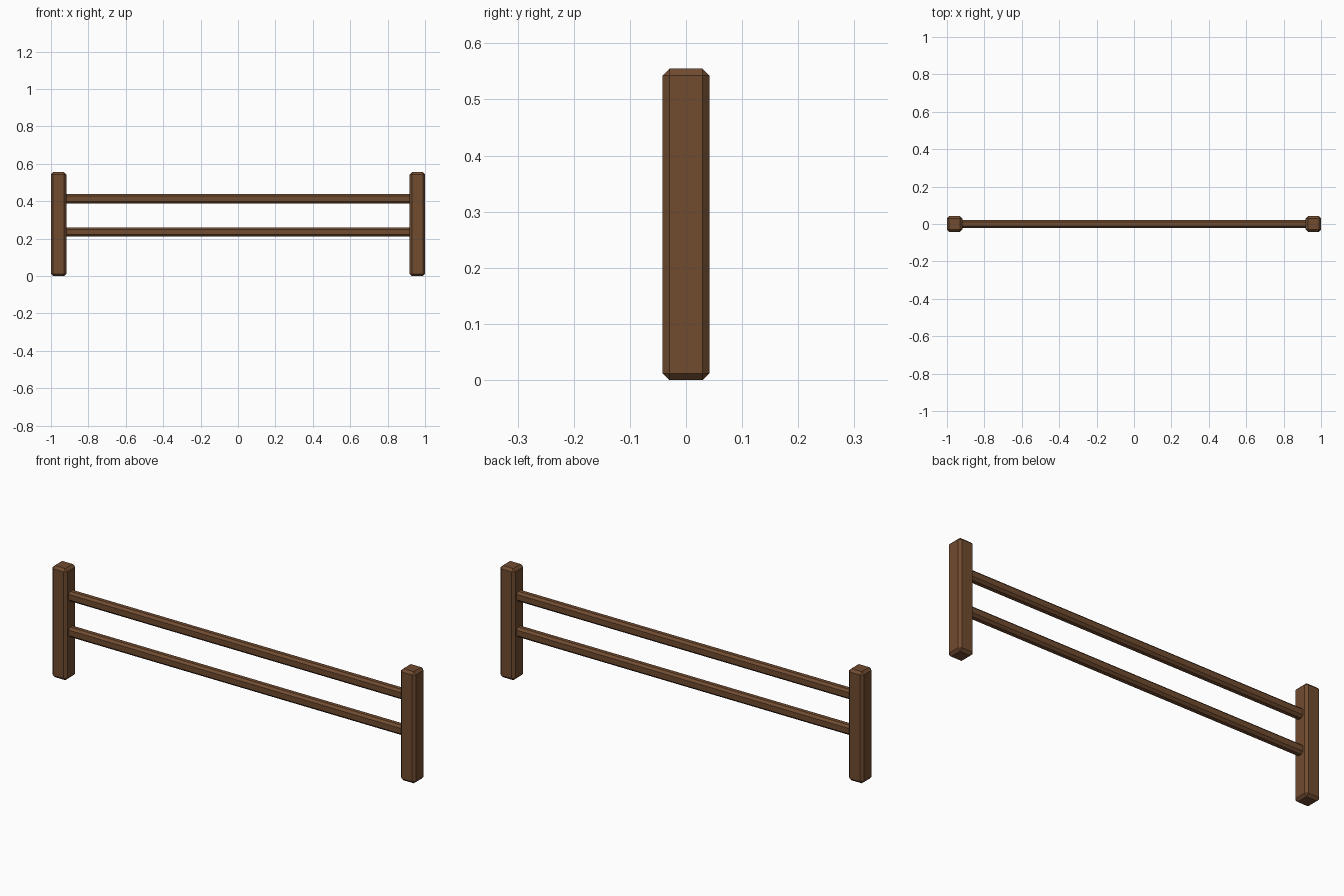
import bpy

if "Cube" in bpy.data.objects:
    bpy.data.objects.remove(bpy.data.objects["Cube"])

wood = bpy.data.materials.new("brown_wood")
wood.diffuse_color = (0.165, 0.072, 0.03, 1)
wood.use_nodes = True
wood.node_tree.nodes["Principled BSDF"].inputs["Base Color"].default_value = wood.diffuse_color


def chamfered_box(name, size, centre, chamfer):
    """Box with flat chamfers along every edge."""
    bpy.ops.mesh.primitive_cube_add(size=1, location=centre)
    ob = bpy.context.object
    ob.name = name
    for v in ob.data.vertices:
        v.co = [c * s for c, s in zip(v.co, size)]
    bev = ob.modifiers.new("chamfer", 'BEVEL')
    bev.width = chamfer
    bev.segments = 1
    bev.limit_method = 'NONE'
    ob.data.materials.append(wood)
    return ob


# Upright posts at both ends
for side, label in ((-1, "left"), (1, "right")):
    chamfered_box(label + "_post", (0.082, 0.083, 0.555),
                  (side * 0.959, 0, 0.2775), 0.012)

# Two horizontal rails, ends let into the posts
for z, label in ((0.235, "lower"), (0.413, "upper")):
    chamfered_box(label + "_rail", (1.87, 0.041, 0.049), (0, 0, z), 0.011)
